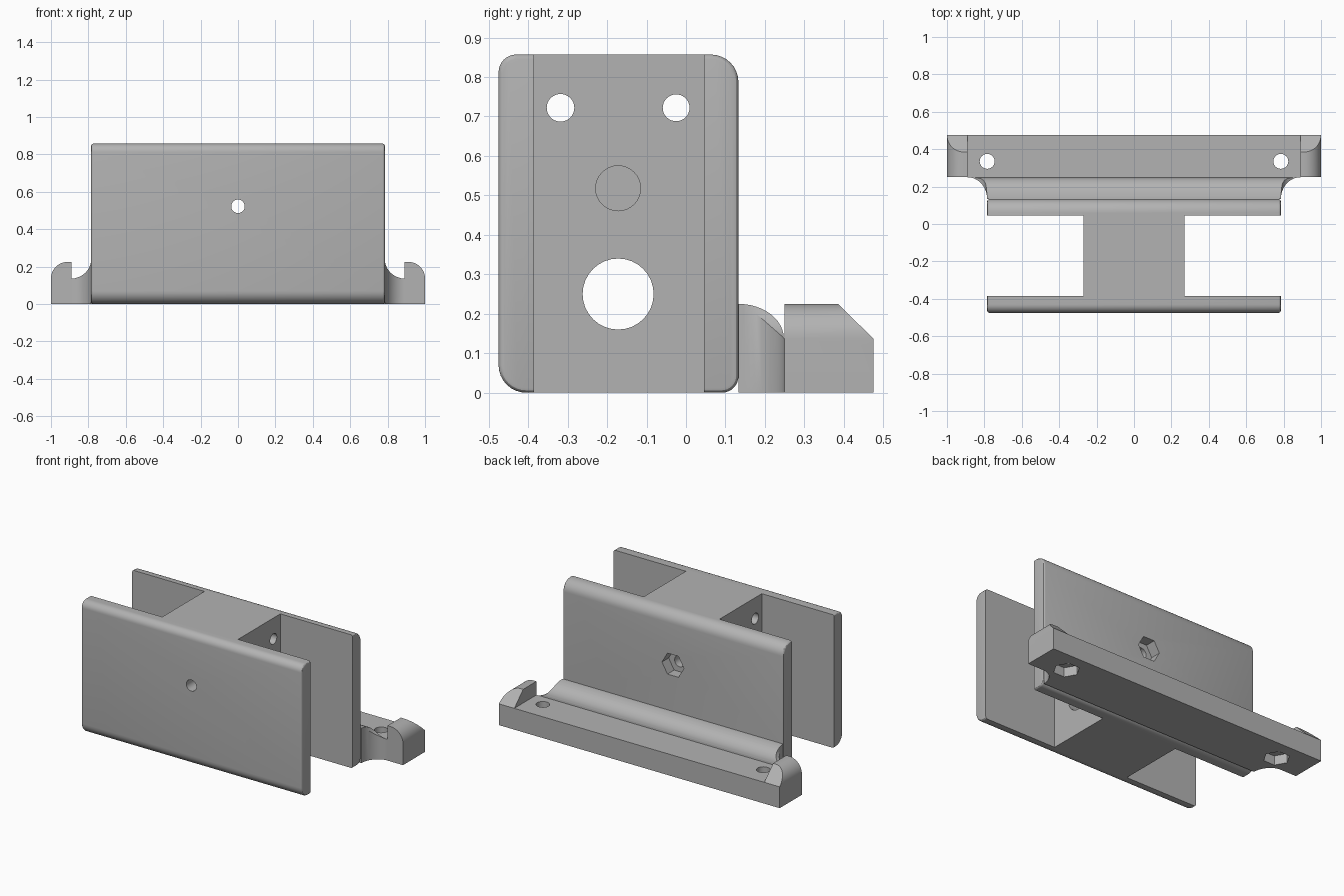
import bpy, bmesh, math

if "Cube" in bpy.data.objects:
    bpy.data.objects.remove(bpy.data.objects["Cube"])

grey = bpy.data.materials.new("plain grey")
grey.diffuse_color = (0.45, 0.45, 0.45, 1)
grey.use_nodes = True
grey.node_tree.nodes["Principled BSDF"].inputs["Base Color"].default_value = grey.diffuse_color
TOP = 0.857


def prism(name, pts, axis, lo, hi, edge=0, inner=None):
    """Extrude a 2D outline along an axis; optionally soften the end rims."""
    place = {'x': lambda u, v, w: (w, u, v),
             'y': lambda u, v, w: (u, w, v),
             'z': lambda u, v, w: (u, v, w)}[axis]
    bm = bmesh.new()
    a = [bm.verts.new(place(u, v, lo)) for u, v in pts]
    b = [bm.verts.new(place(u, v, hi)) for u, v in pts]
    n = len(pts)
    bm.faces.new(a)
    bm.faces.new(b)
    for i in range(n):
        j = (i + 1) % n
        bm.faces.new((a[i], a[j], b[j], b[i]))
    bmesh.ops.recalc_face_normals(bm, faces=bm.faces[:])
    if edge:
        rim = [e for e in bm.edges
               if abs(e.verts[0].co.x - e.verts[1].co.x) < 1e-5
               and not all(abs(v.co.y - inner) < 1e-4 for v in e.verts)]
        bmesh.ops.bevel(bm, geom=rim, offset=edge, segments=3, profile=0.5,
                        affect='EDGES', clamp_overlap=True)
    me = bpy.data.meshes.new(name)
    bm.to_mesh(me)
    bm.free()
    me.materials.append(grey)
    ob = bpy.data.objects.new(name, me)
    bpy.context.collection.objects.link(ob)
    return ob


def arc(cx, cy, rx, ry, a0, a1, n=12):
    return [(cx + rx * math.cos(math.radians(a0 + (a1 - a0) * i / n)),
             cy + ry * math.sin(math.radians(a0 + (a1 - a0) * i / n)))
            for i in range(n + 1)]


def ring(cx, cy, r, n=32):
    return arc(cx, cy, r, r, 0, 360, n)[:-1]


def boolean(ob, other, op):
    m = ob.modifiers.new(op, 'BOOLEAN')
    m.operation, m.object, m.solver = op, other, 'EXACT'
    bpy.context.view_layer.objects.active = ob
    bpy.ops.object.modifier_apply(modifier=m.name)
    bpy.data.objects.remove(other)


def mirrored(pts):
    """Close a right-hand outline with its left-hand reflection."""
    return pts + [(-x, y) for x, y in reversed(pts)]


# Core block and the two side plates with rounded outer edges
body = prism("bracket_body", [(-0.27, -0.40), (0.27, -0.40), (0.27, 0.06), (-0.27, 0.06)],
             'z', 0, TOP)
front = ([(-0.385, 0), (-0.385, TOP)] + arc(-0.43, TOP - 0.045, 0.045, 0.045, 90, 180, 8)
         + arc(-0.405, 0.07, 0.07, 0.07, 180, 270, 8))
back = ([(0.045, TOP), (0.045, 0)] + arc(0.091, 0.042, 0.042, 0.042, -90, 0, 8)
        + arc(0.063, TOP - 0.07, 0.07, 0.07, 0, 90, 8))
boolean(body, prism("front_plate", front, 'x', -0.785, 0.785, 0.012, -0.385), 'UNION')
boolean(body, prism("back_plate", back, 'x', -0.785, 0.785, 0.012, 0.045), 'UNION')

# Mounting bar behind the plate, with flared ends
plan = mirrored(arc(0.89, 0.133, 0.105, 0.117, 180, 90))
foot = prism("mounting_foot", plan, 'z', 0, 0.225)
ridge = [(0.10, -0.1)] + [(0.3, -0.1), (0.3, 0.137)] + arc(0.133, 0.137, 0.115, 0.088, 0, 90) + [(0.10, 0.225)]
boolean(foot, prism("ridge_profile", ridge, 'x', -1.1, 1.1), 'INTERSECT')
ends = mirrored([(1.1, -0.1), (1.1, 0.137)] + arc(0.89, 0.24, 0.105, 0.103, 270, 180) + [(0.785, 0.3)])
boolean(foot, prism("ridge_ends", ends, 'y', 0, 0.5), 'INTERSECT')
bar = prism("mounting_bar", [(-1, 0.25), (1, 0.25), (1, 0.475), (-1, 0.475)], 'z', 0, 0.137)

# Raised end stops: rounded outside, sloping down toward the back
for s in (-1, 1):
    pts = [(0.89, 0.05), (1, 0.05)] + arc(0.91, 0.137, 0.09, 0.088, 0, 90) + [(0.89, 0.225)]
    stop = prism("end_stop", [(s * x, z) for x, z in pts], 'y', 0.25, 0.475)
    slope = [(0.2, 0), (0.475, 0), (0.475, 0.137), (0.385, 0.225), (0.385, 0.3), (0.2, 0.3)]
    boolean(stop, prism("stop_slope", slope, 'x', -1.1, 1.1), 'INTERSECT')
    boolean(bar, stop, 'UNION')
boolean(bar, foot, 'UNION')
boolean(body, bar, 'UNION')

# Holes across the core, and blind sockets on both of its sides
for y, z, r in ((-0.318, 0.722, 0.035), (-0.025, 0.722, 0.034), (-0.172, 0.25, 0.09)):
    boolean(body, prism("cross_hole", ring(y, z, r), 'x', -0.5, 0.5), 'DIFFERENCE')
for s in (-1, 1):
    boolean(body, prism("socket", ring(-0.172, 0.518, 0.057), 'x',
                        *sorted((s * 0.15, s * 0.4))), 'DIFFERENCE')

# Central bolt hole with a hexagonal nut pocket
boolean(body, prism("bolt_hole", ring(0, 0.522, 0.036), 'y', -0.6, 0.3), 'DIFFERENCE')
boolean(body, prism("nut_pocket", ring(0, 0.522, 0.078, 6), 'y', 0.065, 0.3), 'DIFFERENCE')

# Bar screw holes with nut pockets underneath
for x in (-0.785, 0.785):
    boolean(body, prism("screw_hole", ring(x, 0.335, 0.04), 'z', -0.1, 0.3), 'DIFFERENCE')
    boolean(body, prism("screw_nut", ring(x, 0.335, 0.078, 6), 'z', -0.1, 0.06), 'DIFFERENCE')

bpy.ops.object.select_all(action='DESELECT')
body.select_set(True)
bpy.context.view_layer.objects.active = body
bpy.ops.object.shade_smooth_by_angle(angle=math.radians(30))
